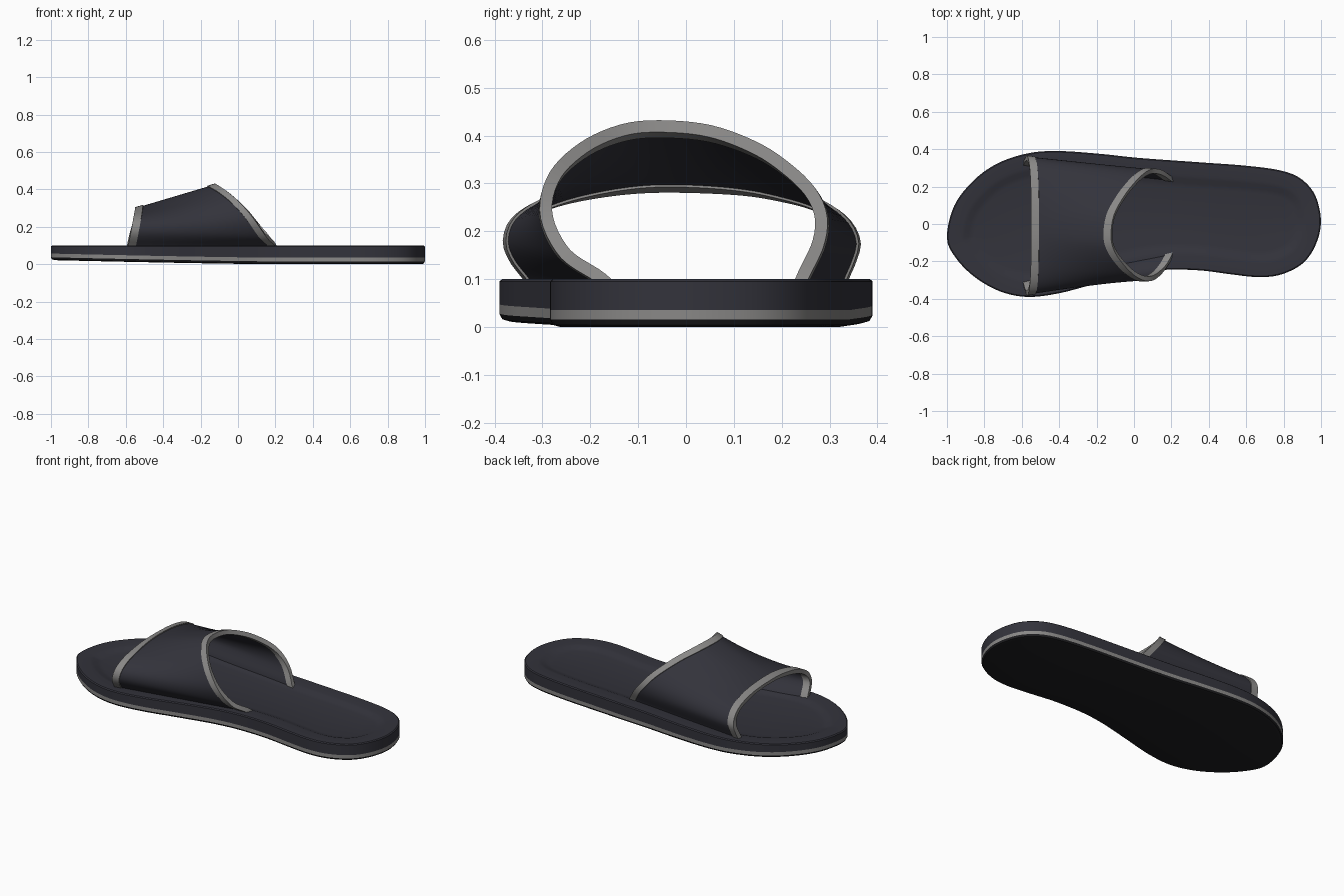
import bpy
from mathutils import Vector

if "Cube" in bpy.data.objects:
    bpy.data.objects.remove(bpy.data.objects["Cube"])


def material(name, rgb):
    m = bpy.data.materials.new(name)
    m.diffuse_color = (*rgb, 1)
    m.use_nodes = True
    m.node_tree.nodes["Principled BSDF"].inputs["Base Color"].default_value = m.diffuse_color
    return m


charcoal = material("charcoal", (0.033, 0.033, 0.044, ))
grey = material("trim grey", (0.25, 0.245, 0.24))
black = material("rubber black", (0.013, 0.013, 0.015))


def spline(pts, count, closed=False):
    """Catmull-Rom through pts, resampled to evenly spaced points."""
    p = [Vector(q) for q in pts]
    n = len(p)
    get = (lambda i: p[i % n]) if closed else (lambda i: p[max(0, min(n - 1, i))])
    dense = []
    for i in range(n if closed else n - 1):
        a, b, c, d = (get(i + k) for k in (-1, 0, 1, 2))
        for s in range(20):
            t = s / 20
            dense.append(0.5 * (2 * b + (c - a) * t + (2 * a - 5 * b + 4 * c - d) * t * t
                                + (3 * b - a - 3 * c + d) * t ** 3))
    dense.append(p[0] if closed else p[-1])
    dist = [0]
    for a, b in zip(dense, dense[1:]):
        dist.append(dist[-1] + (b - a).length)
    out, k = [], 0
    for i in range(count):
        target = dist[-1] * i / (count if closed else count - 1)
        while k < len(dist) - 2 and dist[k + 1] < target:
            k += 1
        out.append(dense[k].lerp(dense[k + 1], (target - dist[k]) / (dist[k + 1] - dist[k])))
    return out


def build(name, verts, faces, mat, thick=0, offset=-1):
    me = bpy.data.meshes.new(name)
    me.from_pydata([tuple(v) for v in verts], [], faces)
    me.materials.append(mat)
    ob = bpy.data.objects.new(name, me)
    bpy.context.collection.objects.link(ob)
    bpy.ops.object.select_all(action='DESELECT')
    bpy.context.view_layer.objects.active = ob
    ob.select_set(True)
    if thick:
        mod = ob.modifiers.new("thickness", 'SOLIDIFY')
        mod.thickness, mod.offset = thick, offset
        bpy.ops.object.modifier_apply(modifier=mod.name)
    bpy.ops.object.shade_smooth_by_angle(angle=0.7)
    return ob


# Sole outline, clockwise from the toe tip
N = 160
outline = spline([(-1, -0.075), (-0.96, 0.1), (-0.85, 0.24), (-0.717, 0.33), (-0.556, 0.38),
                  (-0.396, 0.39), (-0.18, 0.375), (0.03, 0.353), (0.35, 0.33), (0.594, 0.312),
                  (0.78, 0.287), (0.888, 0.245), (0.963, 0.165), (0.997, 0.05), (0.992, -0.05),
                  (0.952, -0.15), (0.888, -0.222), (0.78, -0.272), (0.663, -0.284),
                  (0.51, -0.268), (0.353, -0.248), (0.166, -0.245), (0, -0.268),
                  (-0.2, -0.318), (-0.4, -0.37), (-0.57, -0.39), (-0.717, -0.36),
                  (-0.85, -0.285), (-0.95, -0.185)], N, True)


def ring(inset, z, spring=True):
    """Outline moved inward, with the underside curling up at the toe."""
    out = []
    for i, p in enumerate(outline):
        t = (outline[(i + 1) % N] - outline[i - 1]).normalized()
        x, y = p.x + t.y * inset, p.y - t.x * inset
        lift = 0.022 * max(0, (0.2 - x) / 1.2) ** 1.3 if spring else 0
        out.append((x, y, z + lift))
    return out


def sole_part(name, rings, mat, cap_bottom=False, cap_top=False):
    faces = []
    for r in range(len(rings) - 1):
        for i in range(N):
            j = (i + 1) % N
            faces.append((r * N + i, r * N + N + i, r * N + N + j, r * N + j))
    for on, base, flip in ((cap_bottom, 0, True), (cap_top, (len(rings) - 1) * N, False)):
        for i in range(N // 2 if on else 0):
            f = list(dict.fromkeys(base + k % N for k in (i, -i, -i - 1, i + 1)))
            faces.append(f[::-1] if flip else f)
    build(name, [v for r in rings for v in r], faces, mat)


sole_part("outsole", [ring(0.02, 0), ring(0.006, 0.004), ring(0, 0.015)], black, cap_bottom=True)
sole_part("sole_stripe", [ring(0, 0.015), ring(0, 0.035)], grey)
sole_part("footbed", [ring(0, 0.035), ring(0, 0.095, False), ring(0.006, 0.1, False),
                      ring(0.075, 0.099, False), ring(0.095, 0.095, False),
                      ring(0.115, 0.087, False), ring(0.14, 0.082, False)],
          charcoal, cap_top=True)

# Strap edges: toe-side arch and taller instep arch, both from -y to +y
M = 64
toe_yz = [(-0.325, 0.08), (-0.335, 0.1), (-0.365, 0.14), (-0.378, 0.18), (-0.36, 0.225),
          (-0.3, 0.262), (-0.2, 0.287), (-0.07, 0.3), (0.1, 0.296), (0.2, 0.282),
          (0.28, 0.26), (0.335, 0.225), (0.36, 0.18), (0.352, 0.14), (0.335, 0.1), (0.33, 0.08)]
toe_edge = spline([(-0.588 + 0.2 * (z - 0.1), y, z) for y, z in toe_yz], M)
instep_edge = spline([(0.21, -0.165, 0.08), (0.2, -0.188, 0.1), (0.15, -0.26, 0.15),
                      (0.09, -0.3, 0.235), (0.02, -0.282, 0.318), (-0.05, -0.22, 0.38),
                      (-0.105, -0.14, 0.417), (-0.122, -0.06, 0.427), (-0.105, 0.05, 0.417),
                      (-0.05, 0.15, 0.38), (0.005, 0.22, 0.333), (0.055, 0.268, 0.284),
                      (0.1, 0.29, 0.23), (0.15, 0.283, 0.17), (0.2, 0.25, 0.1),
                      (0.215, 0.245, 0.08)], M)


def strap_part(name, span, cols, mat, thick, offset):
    """Surface stretched between the two arches over part of its width."""
    verts, faces = [], []
    for a, b in zip(toe_edge, instep_edge):
        lo, hi = span((b - a).length)
        verts += [a.lerp(b, lo + (hi - lo) * c / cols) for c in range(cols + 1)]
    w = cols + 1
    for i in range(M - 1):
        for c in range(cols):
            k = i * w + c
            faces.append((k, k + 1, k + w + 1, k + w))
    build(name, verts, faces, mat, thick, offset)


TRIM = 0.042
strap_part("strap", lambda d: (0.01, 0.99), 10, charcoal, 0.016, -1)
strap_part("toe_trim", lambda d: (0, TRIM / d), 2, grey, 0.026, -0.6)
strap_part("instep_trim", lambda d: (1 - TRIM / d, 1), 2, grey, 0.026, -0.6)
